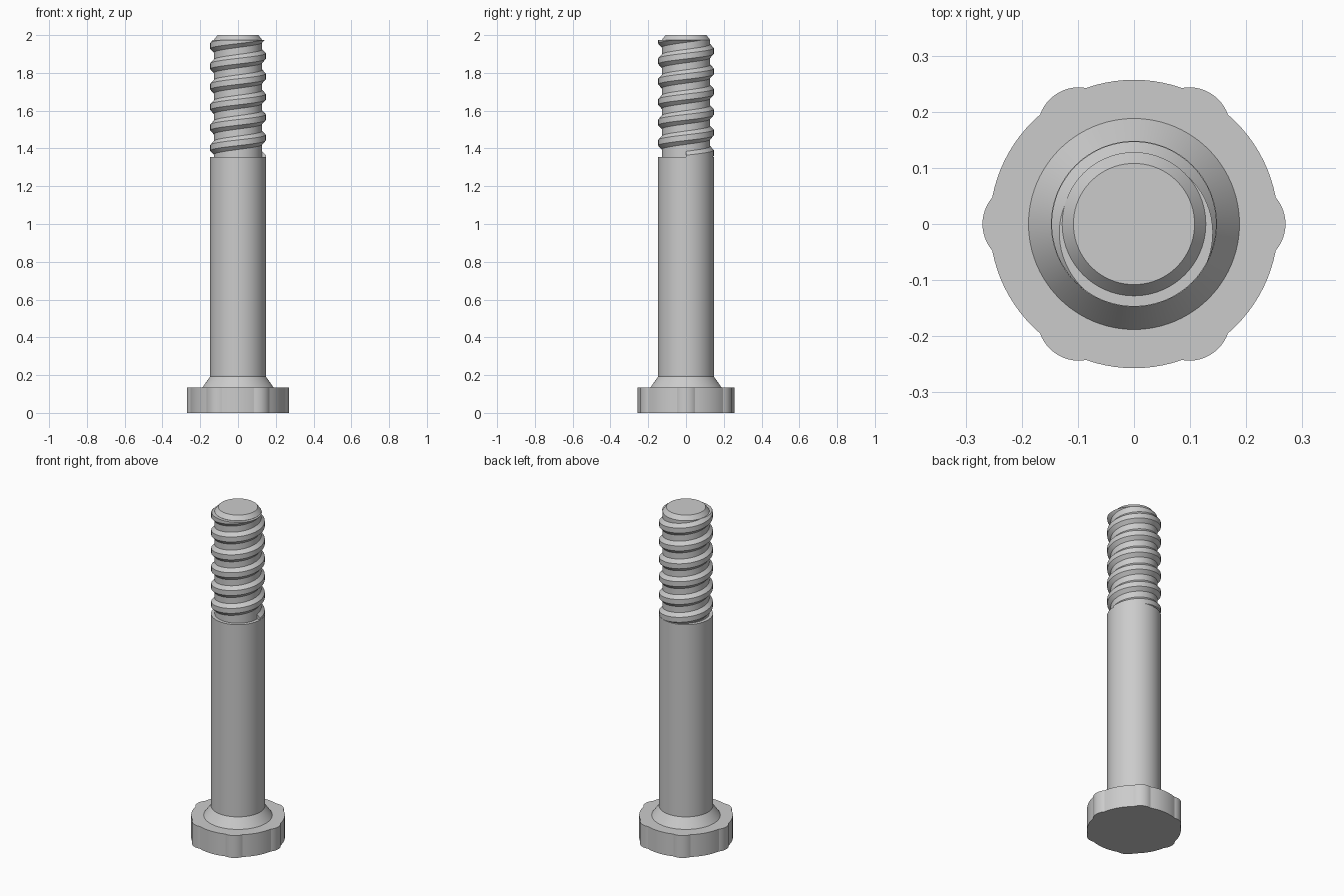
import bpy, bmesh
from math import sin, cos, acos, atan2, pi, tau, radians

if "Cube" in bpy.data.objects:
    bpy.data.objects.remove(bpy.data.objects["Cube"], do_unlink=True)

steel = bpy.data.materials.new("grey steel")
steel.use_nodes = True
GREY = (0.6, 0.6, 0.6, 1)
steel.diffuse_color = GREY
steel.node_tree.nodes["Principled BSDF"].inputs["Base Color"].default_value = GREY


def finish(bm, name, angle=20):
    bmesh.ops.recalc_face_normals(bm, faces=bm.faces)
    mesh = bpy.data.meshes.new(name)
    bm.to_mesh(mesh)
    bm.free()
    mesh.materials.append(steel)
    obj = bpy.data.objects.new(name, mesh)
    bpy.context.collection.objects.link(obj)
    bpy.ops.object.select_all(action='DESELECT')
    obj.select_set(True)
    bpy.context.view_layer.objects.active = obj
    bpy.ops.object.shade_smooth_by_angle(angle=radians(angle))
    return obj


def bridge(bm, a, b):
    n = len(a)
    for i in range(n):
        bm.faces.new((a[i], a[(i + 1) % n], b[(i + 1) % n], b[i]))


# Head: a disc with six rounded lobes, extruded upward
HEAD_R, LOBE_R, LOBE_C, HEAD_H = 0.257, 0.073, 0.197, 0.135
half = acos((HEAD_R**2 + LOBE_C**2 - LOBE_R**2) / (2 * HEAD_R * LOBE_C))
swing = atan2(HEAD_R * sin(half), HEAD_R * cos(half) - LOBE_C)
outline = []
for k in range(6):
    turn = k * pi / 3
    for i in range(13):
        t = swing * (i / 6 - 1)
        x, y = LOBE_C + LOBE_R * cos(t), LOBE_R * sin(t)
        outline.append((x * cos(turn) - y * sin(turn), x * sin(turn) + y * cos(turn)))
    for i in range(1, 10):
        t = turn + half + (pi / 3 - 2 * half) * i / 10
        outline.append((HEAD_R * cos(t), HEAD_R * sin(t)))
bm = bmesh.new()
low = [bm.verts.new((x, y, 0)) for x, y in outline]
high = [bm.verts.new((x, y, HEAD_H)) for x, y in outline]
bridge(bm, low, high)
bm.faces.new(low)
bm.faces.new(high)
finish(bm, "bolt_head")

# Shank: collar cone, plain shaft, thread core and chamfered tip, turned in one piece
SHAFT_R, CORE_R, SHAFT_TOP, TIP = 0.148, 0.128, 1.355, 1.975
profile = [(0.188, HEAD_H), (SHAFT_R, 0.192), (SHAFT_R, SHAFT_TOP),
           (CORE_R, SHAFT_TOP), (CORE_R, TIP), (0.108, 2.0)]
SIDES = 96
bm = bmesh.new()
rings = [[bm.verts.new((r * cos(tau * i / SIDES), r * sin(tau * i / SIDES), z))
          for i in range(SIDES)] for r, z in profile]
for a, b in zip(rings, rings[1:]):
    bridge(bm, a, b)
bm.faces.new(rings[0])
bm.faces.new(rings[-1])
finish(bm, "shank")

# Thread: a trapezoid swept along a right-handed helix, cut flat at the tip
PITCH, START, TURNS, STEPS = 0.108, 1.349, 6.5, 72
section = [(CORE_R - 0.006, -0.042), (SHAFT_R - 0.001, -0.015),
           (SHAFT_R - 0.001, 0.015), (CORE_R - 0.006, 0.042)]
bm = bmesh.new()
rings = []
for i in range(int(TURNS * STEPS) + 1):
    t = tau * i / STEPS
    z = START + PITCH * i / STEPS
    rings.append([bm.verts.new((r * cos(t), r * sin(t), z + dz)) for r, dz in section])
for a, b in zip(rings, rings[1:]):
    bridge(bm, a, b)
bm.faces.new(rings[0])
bm.faces.new(rings[-1])
for height, up in ((TIP - 0.001, 1), (SHAFT_TOP - 0.01, -1)):
    cut = bmesh.ops.bisect_plane(bm, geom=bm.verts[:] + bm.edges[:] + bm.faces[:],
                                 plane_co=(0, 0, height), plane_no=(0, 0, up),
                                 clear_outer=True)
    rim = [e for e in cut["geom_cut"] if isinstance(e, bmesh.types.BMEdge)]
    bmesh.ops.triangle_fill(bm, edges=rim, use_beauty=True)
finish(bm, "thread")
